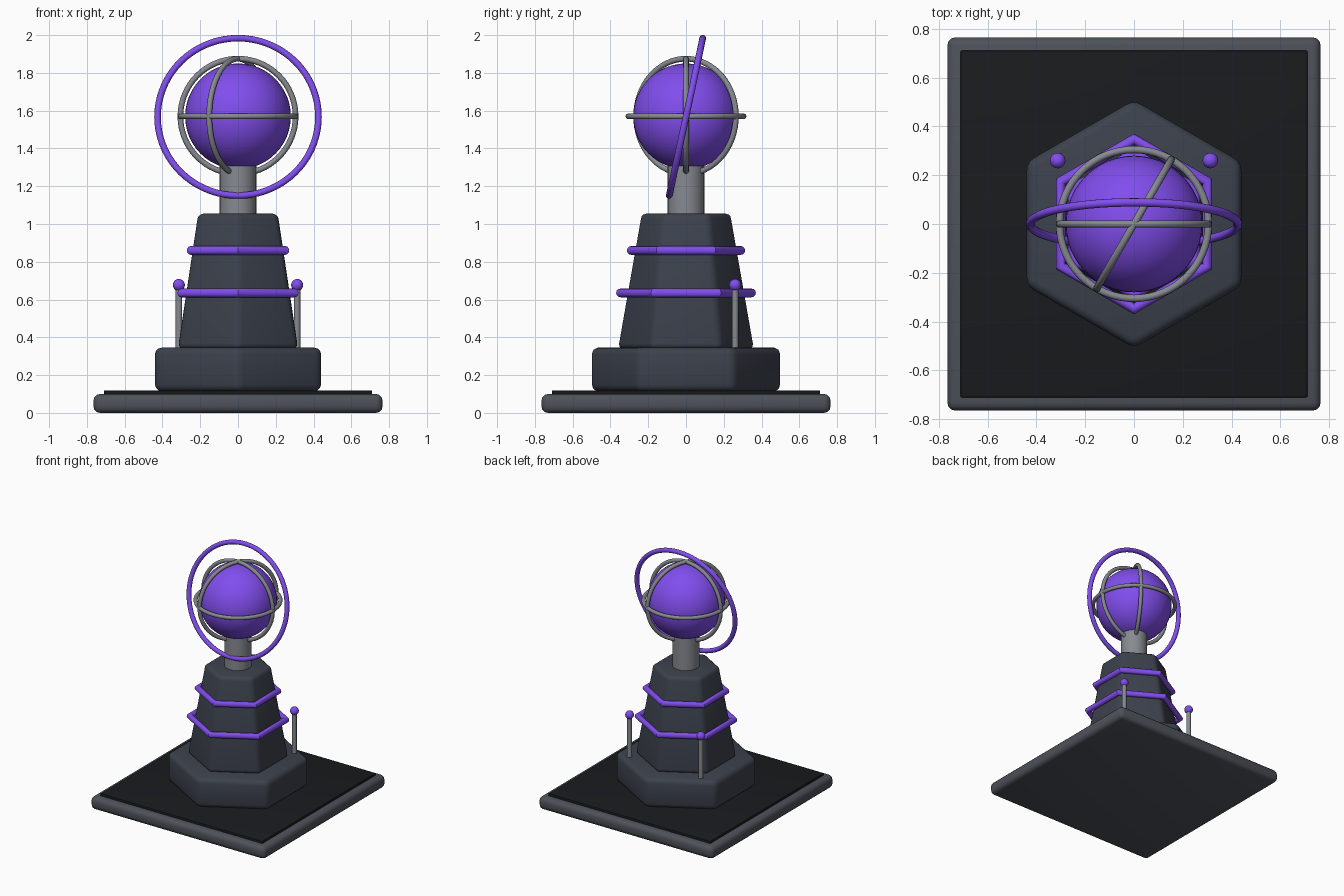
import bpy
from math import radians, pi

if "Cube" in bpy.data.objects:
    bpy.data.objects.remove(bpy.data.objects["Cube"])


def material(name, rgb):
    m = bpy.data.materials.new(name)
    m.diffuse_color = (*rgb, 1)
    m.use_nodes = True
    m.node_tree.nodes["Principled BSDF"].inputs["Base Color"].default_value = m.diffuse_color
    return m


PURPLE = material("purple", (0.22, 0.075, 0.85))
STONE = material("dark_stone", (0.045, 0.053, 0.073))
EDGE = material("plate_grey", (0.075, 0.083, 0.10))
BLACK = material("black_pad", (0.010, 0.011, 0.013))
METAL = material("metal", (0.24, 0.255, 0.28))


def finish(name, mat, bevel=0, segments=3, angle=40):
    ob = bpy.context.object
    ob.name = name
    ob.data.materials.append(mat)
    bpy.ops.object.transform_apply(location=False, rotation=False, scale=True)
    if bevel:
        mod = ob.modifiers.new("bevel", 'BEVEL')
        mod.width = bevel
        mod.segments = segments
        bpy.ops.object.modifier_apply(modifier=mod.name)
    bpy.ops.object.shade_smooth_by_angle(angle=radians(angle))
    return ob


def box(name, half, z0, z1, mat, bevel):
    bpy.ops.mesh.primitive_cube_add(size=1, location=(0, 0, (z0 + z1) / 2))
    bpy.context.object.scale = (2 * half, 2 * half, z1 - z0)
    finish(name, mat, bevel)


def prism(name, sides, r0, r1, z0, z1, mat, bevel=0, xy=(0, 0)):
    bpy.ops.mesh.primitive_cone_add(vertices=sides, radius1=r0, radius2=r1, depth=z1 - z0,
                                    location=(*xy, (z0 + z1) / 2))
    finish(name, mat, bevel)


def ball(name, r, loc, mat, segs):
    bpy.ops.mesh.primitive_uv_sphere_add(segments=segs, ring_count=segs // 2, radius=r, location=loc)
    finish(name, mat)


def ring(name, R, r, z, mat, rot=(0, 0, 0), segs=64):
    bpy.ops.mesh.primitive_torus_add(major_segments=segs, minor_segments=12, major_radius=R,
                                     minor_radius=r, location=(0, 0, z), rotation=rot)
    finish(name, mat)


# Square base and its dark top pad
box("base_plate", 0.765, 0.0, 0.10, EDGE, 0.034)
box("base_pad", 0.71, 0.09, 0.118, BLACK, 0.003)

# Hexagonal plinth and tapered tower, corners toward front and back
prism("plinth", 6, 0.508, 0.508, 0.115, 0.345, STONE, 0.035)
prism("tower", 6, 0.367, 0.243, 0.34, 1.055, STONE, 0.028)

# Hexagonal bands round the tower (rotated so corners point to +-y)
for name, R, z in (("lower_band", 0.347, 0.635), ("upper_band", 0.29, 0.86)):
    ring(name, R, 0.023, z, PURPLE, (0, 0, pi / 2), 6)

# Two rear posts with ball tips
for side, x in (("left", -0.313), ("right", 0.313)):
    prism(side + "_post", 16, 0.017, 0.017, 0.34, 0.665, METAL, xy=(x, 0.26))
    ball(side + "_post_tip", 0.032, (x, 0.26, 0.677), PURPLE, 20)

# Neck and orb
prism("neck", 32, 0.097, 0.097, 1.05, 1.33, METAL)
ball("orb", 0.28, (0, 0, 1.57), PURPLE, 48)

# Cage: one equator and two upright hoops
ring("cage_equator", 0.305, 0.015, 1.57, METAL)
ring("cage_hoop_front", 0.305, 0.015, 1.57, METAL, (pi / 2, 0, 0))
ring("cage_hoop_turned", 0.305, 0.015, 1.57, METAL, (pi / 2, 0, radians(60)))

# Large tilted halo
ring("halo", 0.426, 0.0175, 1.567, PURPLE, (radians(78), 0, 0), 72)
